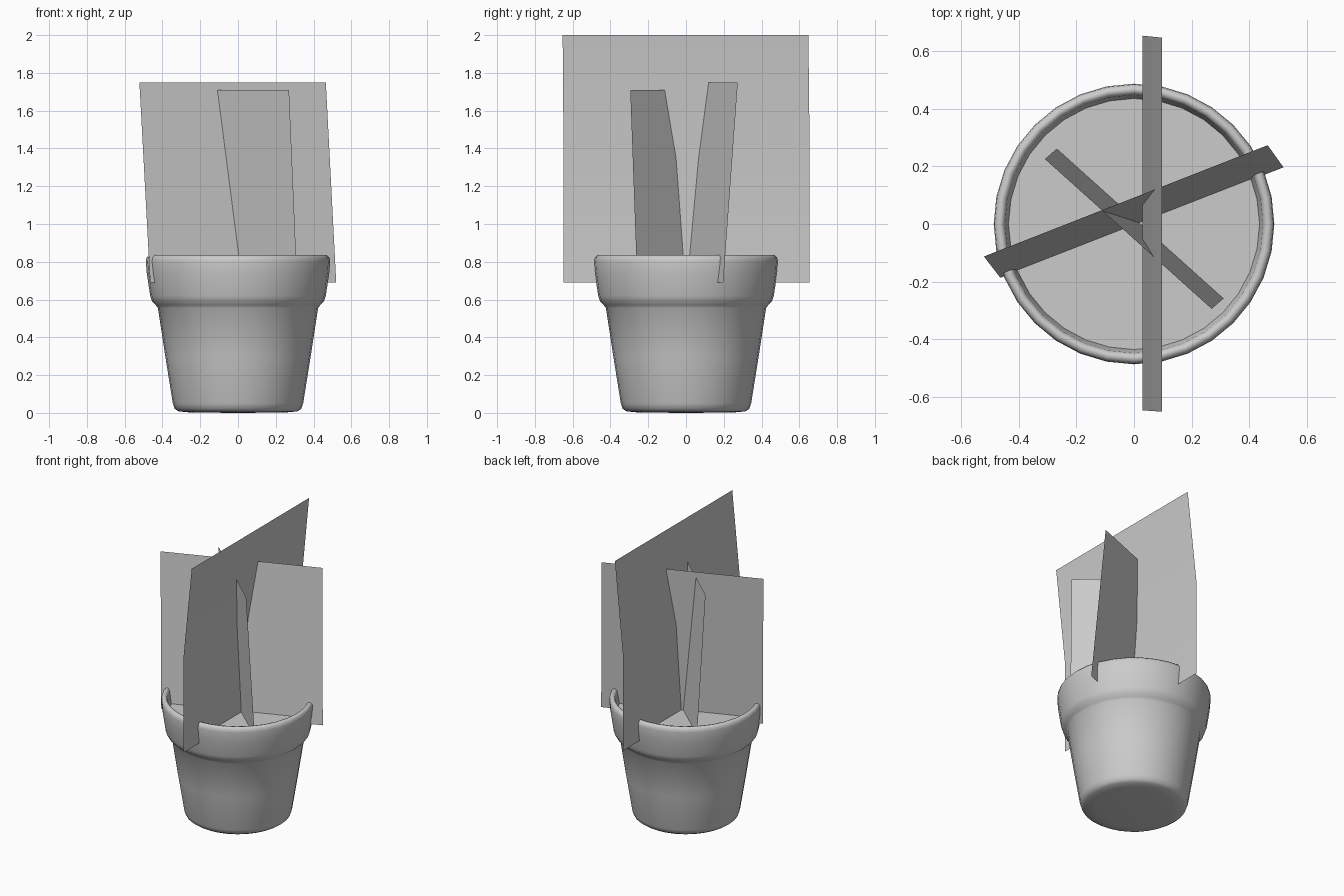
import bpy
import bmesh
import math
from mathutils import Vector

cube = bpy.data.objects.get("Cube")
if cube:
    bpy.data.objects.remove(cube, do_unlink=True)

SIDES = 32
SOIL_Z = 0.73

grey = bpy.data.materials.new("plain grey")
grey.use_nodes = True
grey.diffuse_color = (0.6, 0.6, 0.6, 1)
grey.node_tree.nodes["Principled BSDF"].inputs["Base Color"].default_value = (0.6, 0.6, 0.6, 1)


def finish(name, bm, smooth=True):
    mesh = bpy.data.meshes.new(name)
    bm.to_mesh(mesh)
    bm.free()
    mesh.materials.append(grey)
    for poly in mesh.polygons:
        poly.use_smooth = smooth
    obj = bpy.data.objects.new(name, mesh)
    bpy.context.collection.objects.link(obj)
    return obj


def lathe(name, profile):
    """Spin a (radius, height) profile around z."""
    bm = bmesh.new()
    verts = [bm.verts.new((r, 0, z)) for r, z in profile]
    edges = [bm.edges.new(pair) for pair in zip(verts, verts[1:])]
    bmesh.ops.spin(bm, geom=verts + edges, cent=(0, 0, 0), axis=(0, 0, 1),
                   angle=math.tau, steps=SIDES, use_duplicate=False)
    bmesh.ops.remove_doubles(bm, verts=bm.verts, dist=0.0005)
    bmesh.ops.recalc_face_normals(bm, faces=bm.faces)
    return finish(name, bm)


def card(name, rows, columns=4):
    """Thin sheet through rows of (left end, right end) points."""
    bm = bmesh.new()
    grid = []
    for left, right in rows:
        a, b = Vector(left), Vector(right)
        grid.append([bm.verts.new(a.lerp(b, i / columns)) for i in range(columns + 1)])
    for low, high in zip(grid, grid[1:]):
        for i in range(columns):
            bm.faces.new((low[i], low[i + 1], high[i + 1], high[i]))
    return finish(name, bm)


# Pot: closed base, tapered body, rolled rim and inner wall down to the soil
lathe("pot", [
    (0, 0), (0.25, 0.002), (0.315, 0.008), (0.335, 0.022), (0.345, 0.05),
    (0.385, 0.30), (0.424, 0.555), (0.435, 0.57), (0.455, 0.59), (0.465, 0.62),
    (0.483, 0.74), (0.488, 0.80), (0.485, 0.822), (0.472, 0.835),
    (0.457, 0.832), (0.449, 0.815), (0.435, SOIL_Z - 0.01)])

# Soil disc
bm = bmesh.new()
bmesh.ops.create_circle(bm, cap_ends=True, segments=SIDES, radius=0.438)
soil = finish("soil", bm, smooth=False)
soil.location.z = SOIL_Z

# Foliage sheets, each given from its bottom edge to its top edge
card("tall_leaf_sheet", [
    ((0.03, -0.648, 0.69), (0.03, 0.655, 0.69)),
    ((0.03, -0.648, 1.35), (0.03, 0.655, 1.35)),
    ((0.098, -0.653, 2.0), (0.098, 0.648, 2.0))])
card("wide_leaf_sheet", [
    ((-0.465, -0.187, 0.69), (0.52, 0.197, 0.69)),
    ((-0.522, -0.113, 1.75), (0.465, 0.274, 1.75))])
card("small_leaf_sheet", [
    ((0.313, -0.258, 0.69), (-0.267, 0.263, 0.69)),
    ((0.27, -0.295, 1.71), (-0.31, 0.226, 1.71))])
